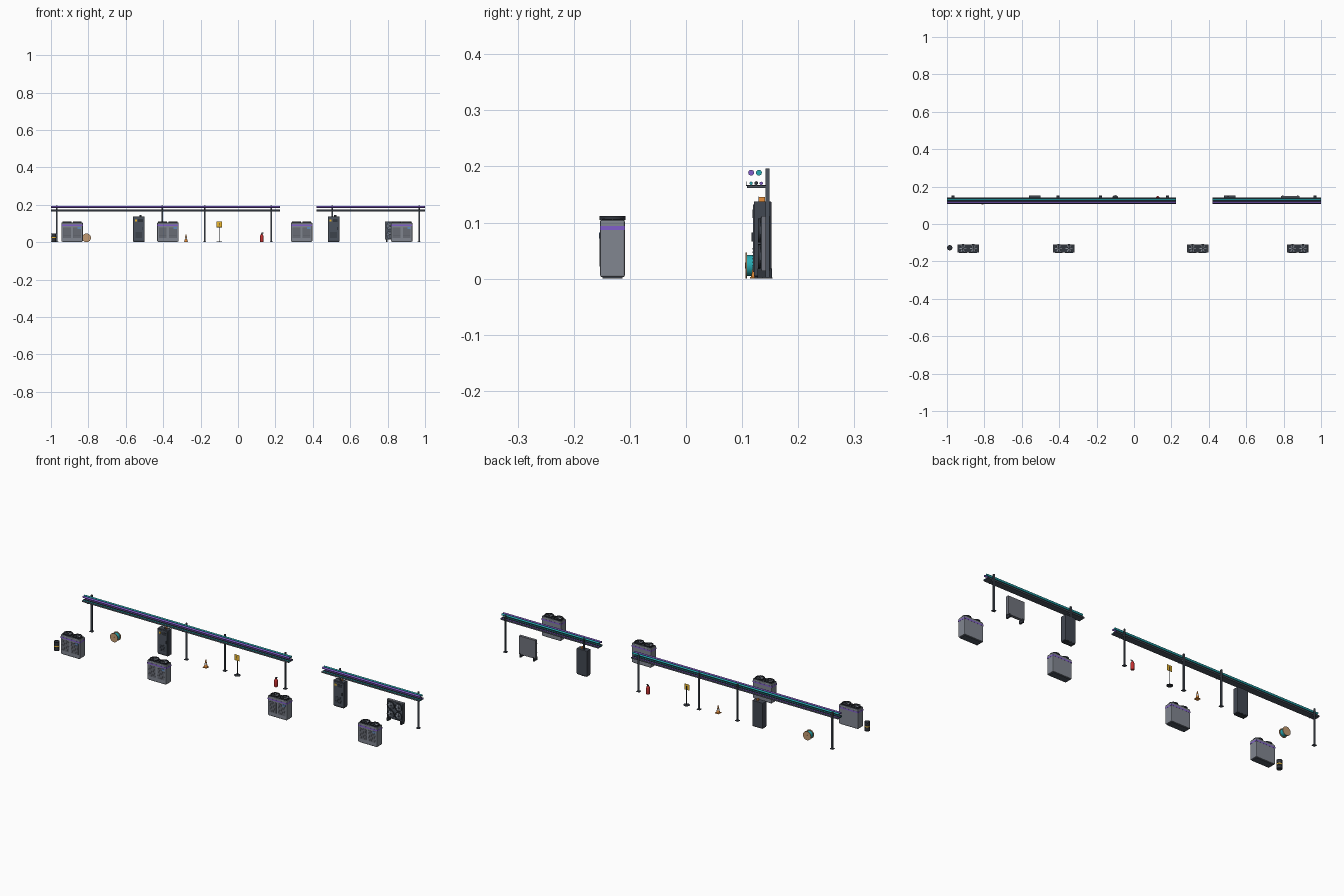
import bpy, bmesh, math
from mathutils import Matrix

if "Cube" in bpy.data.objects:
    bpy.data.objects.remove(bpy.data.objects["Cube"])

COL = dict(shell=(.22, .24, .28), dark=(.03, .035, .045), steel=(.07, .085, .11), grille=(.12, .13, .155),
           cabinet=(.055, .065, .085), purple=(.22, .11, .6), teal=(.02, .4, .45), orange=(.8, .27, .04),
           tan=(.55, .33, .17), yellow=(.85, .48, .03), red=(.55, .03, .03), blue=(.12, .25, .5),
           white=(.8, .8, .8), panel=(.16, .17, .2))
MATS = {}
for n, c in COL.items():
    MATS[n] = bpy.data.materials.new(n)
    MATS[n].diffuse_color = (*c, 1)


def finish(bm, name, col, smooth=False):
    bmesh.ops.recalc_face_normals(bm, faces=bm.faces)
    me = bpy.data.meshes.new(name)
    bm.to_mesh(me)
    bm.free()
    me.materials.append(MATS[col])
    ob = bpy.data.objects.new(name, me)
    bpy.context.collection.objects.link(ob)
    if smooth:
        bpy.ops.object.select_all(action='DESELECT')
        ob.select_set(True)
        bpy.context.view_layer.objects.active = ob
        bpy.ops.object.shade_smooth_by_angle(angle=math.radians(35))
    return ob


def box(name, col, x0, x1, y0, y1, z0, z1, bevel=0):
    bm = bmesh.new()
    m = Matrix.Translation(((x0 + x1) / 2, (y0 + y1) / 2, (z0 + z1) / 2)) @ Matrix.Diagonal((x1 - x0, y1 - y0, z1 - z0, 1))
    bmesh.ops.create_cube(bm, size=1, matrix=m)
    if bevel:
        bmesh.ops.bevel(bm, geom=bm.edges[:], offset=bevel, segments=2, affect='EDGES', profile=.5)
    return finish(bm, name, col)


AXIS = {'z': Matrix(), 'x': Matrix.Rotation(math.pi / 2, 4, 'Y'), 'y': Matrix.Rotation(-math.pi / 2, 4, 'X')}


def lathe(name, col, loc, prof, axis='z', n=20, closed=False):
    """Revolve (radius, height) profile about an axis through loc."""
    bm = bmesh.new()
    m = Matrix.Translation(loc) @ AXIS[axis]
    rings = [[bm.verts.new(m @ Matrix.Rotation(2 * math.pi * i / n, 4, 'Z') @ Matrix.Translation((r, 0, h)).to_translation())
              for i in range(n)] for r, h in prof]
    pairs = list(zip(rings, rings[1:])) + ([(rings[-1], rings[0])] if closed else [])
    for a, b in pairs:
        for i in range(n):
            bm.faces.new((a[i], a[(i + 1) % n], b[(i + 1) % n], b[i]))
    if not closed:
        bm.faces.new(rings[0])
        bm.faces.new(rings[-1])
    return finish(bm, name, col, True)


def cyl(name, col, loc, r, h, axis='z', n=20):
    return lathe(name, col, loc, [(r, 0), (r, h)], axis, n)


def fan(name, loc, r, h, axis):
    """Ring, backing disc, hub and blades; opens along +axis (h may be negative)."""
    lathe(name + "_ring", 'dark', loc, [(r, 0), (r, h), (r * .86, h), (r * .86, 0)], axis, 24, True)
    cyl(name + "_well", 'steel', loc, r * .87, h * .15, axis, 24)
    cyl(name + "_hub", 'dark', loc, r * .25, h * .8, axis, 12)
    bm = bmesh.new()
    for i in range(6):
        m = (Matrix.Translation(loc) @ AXIS[axis] @ Matrix.Rotation(i * math.pi / 3, 4, 'Z')
             @ Matrix.Translation((r * .5, 0, h * .5)) @ Matrix.Rotation(.35, 4, 'X') @ Matrix.Diagonal((r * .6, r * .25, abs(h) * .12, 1)))
        bmesh.ops.create_cube(bm, size=1, matrix=m)
    finish(bm, name + "_blades", 'shell')


# cooling units along the front
for k, cx in enumerate((-.887, -.375, .34, .875)):
    p = f"cooler_{k}"
    f = -.153
    box(p + "_body", 'shell', cx - .057, cx + .057, f, -.109, .003, .105, .003)
    box(p + "_base", 'steel', cx - .052, cx + .052, f + .004, -.113, 0, .006)
    box(p + "_band", 'purple', cx - .0576, cx + .0576, f - .0006, -.1084, .087, .094)
    box(p + "_deck", 'dark', cx - .054, cx + .054, f + .003, -.112, .104, .1065)
    for s in (-1, 1):
        gx = cx + s * .027
        box(p + "_grille", 'grille', gx - .021, gx + .021, f - .0008, f + .001, .022, .08)
        for j in range(9):
            z = .026 + j * .006
            box(p + "_slat", 'panel', gx - .02, gx + .02, f - .0016, f, z, z + .0025)
        fan(p + "_fan", (cx + s * .028, -.131, .105), .0235, .007, 'z')
    box(p + "_display", 'blue', cx + .03, cx + .048, f - .002, f, .072, .082)

# banded drum at the left end
lathe("barrel", 'dark', (-.985, -.127, 0),
      [(.013, 0), (.0142, .001), (.0142, .003), (.0132, .004), (.0132, .044), (.0142, .045), (.0142, .047), (.0125, .048), (.012, .046)])
for z in (.016, .031):
    cyl("barrel_rib", 'dark', (-.985, -.127, z), .0142, .002)
cyl("barrel_band", 'yellow', (-.985, -.127, .022), .0136, .005)

# two pipe and cable-tray runs
for x0, x1 in ((-1, .225), (.42, 1)):
    L = x1 - x0
    cyl("purple_pipe", 'purple', (x0, .116, .189), .0052, L, 'x', 16)
    cyl("teal_pipe", 'teal', (x0, .130, .189), .0052, L, 'x', 16)
    box("cable_tray", 'steel', x0, x1, .108, .142, .165, .167)
    for y in (.107, .1415):
        box("tray_lip", 'steel', x0, x1, y, y + .0012, .165, .173)
    for y, r, c in ((.116, .003, 'teal'), (.125, .0034, 'dark'), (.134, .003, 'purple')):
        cyl("cable", c, (x0, y, .167 + r), r, L, 'x', 10)

# posts with bracket arms and feet
for x in (-.968, -.406, -.179, .179, .503, .968):
    box("post", 'steel', x - .004, x + .004, .1415, .1485, 0, .196)
    box("post_foot", 'steel', x - .009, x + .009, .136, .153, 0, .003)
    box("tray_arm", 'steel', x - .003, x + .003, .109, .143, .162, .1655)

# electrical cabinets
for cx in (-.53, .511):
    box("cabinet_body", 'cabinet', cx - .031, cx + .031, .121, .152, .004, .138, .0015)
    box("cabinet_plinth", 'dark', cx - .029, cx + .029, .122, .151, 0, .006)
    box("cabinet_door", 'steel', cx - .027, cx + .027, .1195, .122, .012, .132)
    box("cabinet_handle", 'dark', cx + .019, cx + .023, .1165, .12, .066, .082)
    box("cabinet_screen", 'dark', cx - .004, cx + .021, .1185, .12, .108, .123)
    box("cabinet_label", 'yellow', cx - .021, cx - .011, .1185, .12, .112, .122)
    for j in range(6):
        z = .022 + j * .006
        box("cabinet_vent", 'dark', cx - .018, cx + .018, .1188, .12, z, z + .0025)
    box("cabinet_top_box", 'orange', cx + .004, cx + .014, .1305, .1405, .138, .146)
    box("cabinet_top_box_front", 'dark', cx + .003, cx + .015, .1295, .1305, .138, .1465)

# four-fan radiator panel
box("radiator_panel", 'panel', .787, .885, .135, .150, .014, .112)
box("radiator_face", 'steel', .790, .882, .133, .135, .017, .109)
for x in (.813, .859):
    for z in (.04, .086):
        fan("radiator_fan", (x, .133, z), .0215, -.005, 'y')
for x in (.792, .872):
    box("radiator_foot", 'dark', x, x + .008, .127, .153, 0, .018)

# cable reel
for y in (.106, .131):
    cyl("reel_flange", 'tan', (-.81, y, .0235), .0235, .003, 'y', 24)
cyl("reel_winding", 'teal', (-.81, .109, .0235), .0185, .022, 'y', 24)
cyl("reel_hub", 'tan', (-.81, .105, .0235), .005, .03, 'y', 12)

# traffic cone
box("cone_base", 'orange', -.289, -.267, .114, .136, 0, .003)
lathe("cone_body", 'orange', (-.278, .125, .003), [(.009, 0), (.0018, .039)], n=16)
lathe("cone_stripe", 'white', (-.278, .125, .017), [(.0068, 0), (.0052, .008)], n=16)

# standing warning sign
lathe("sign_base", 'dark', (-.1, .138, 0), [(.016, 0), (.016, .002), (.012, .004)])
cyl("sign_pole", 'dark', (-.1, .138, .002), .002, .1, n=10)
box("sign_plate", 'yellow', -.115, -.085, .134, .1365, .08, .111, .0008)
box("sign_mark", 'dark', -.1015, -.0985, .1333, .1345, .092, .104)
box("sign_dot", 'dark', -.1015, -.0985, .1333, .1345, .086, .089)

# fire extinguisher
lathe("extinguisher_body", 'red', (.127, .14, 0),
      [(.0085, 0), (.009, .002), (.009, .034), (.0075, .039), (.004, .042), (.004, .045)])
box("extinguisher_valve", 'dark', .123, .131, .137, .143, .044, .048)
box("extinguisher_lever", 'dark', .125, .137, .139, .141, .048, .051)

for m in bpy.data.materials:
    if m.users and not m.is_grease_pencil:
        m.use_nodes = True
        m.node_tree.nodes["Principled BSDF"].inputs["Base Color"].default_value = m.diffuse_color
